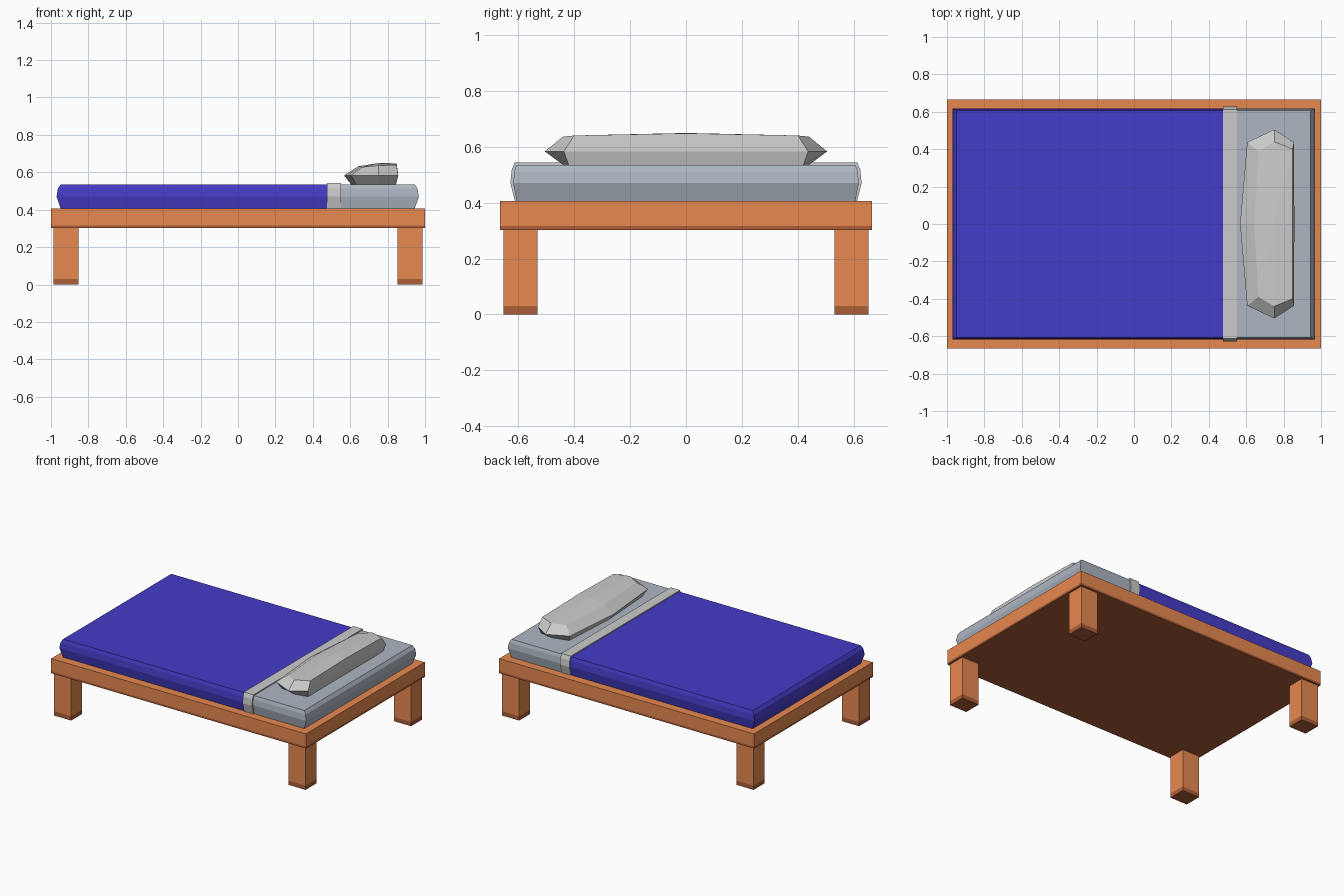
import bpy, bmesh

if "Cube" in bpy.data.objects:
    bpy.data.objects.remove(bpy.data.objects["Cube"])


def material(name, rgb):
    m = bpy.data.materials.new(name)
    m.diffuse_color = (*rgb, 1)
    m.use_nodes = True
    m.node_tree.nodes["Principled BSDF"].inputs["Base Color"].default_value = m.diffuse_color
    return m


WOOD = material("wood", (0.80, 0.25, 0.08))
DARK = material("dark_wood", (0.42, 0.11, 0.04))
BLUE = material("blue_cover", (0.06, 0.045, 0.58))
SHEET = material("sheet", (0.42, 0.47, 0.54))


def loft(rings, peak=None):
    """Skin stacked closed rings, cap both ends (top as a fan if peak is given)."""
    bm = bmesh.new()
    loops = [[bm.verts.new(p) for p in ring] for ring in rings]
    n = len(rings[0])
    for level, (a, b) in enumerate(zip(loops, loops[1:])):
        for i in range(n):
            j = (i + 1) % n
            bm.faces.new((a[i], a[j], b[j], b[i]))
    bm.faces.new(loops[0][::-1])
    if peak:
        top = bm.verts.new(peak)
        for i in range(n):
            bm.faces.new((loops[-1][i], loops[-1][(i + 1) % n], top))
    else:
        bm.faces.new(loops[-1])
    return bm


def finish(bm, name, mats=()):
    bmesh.ops.recalc_face_normals(bm, faces=bm.faces)
    mesh = bpy.data.meshes.new(name)
    bm.to_mesh(mesh)
    bm.free()
    for m in mats:
        mesh.materials.append(m)
    obj = bpy.data.objects.new(name, mesh)
    bpy.context.collection.objects.link(obj)
    return obj


def rect(x0, x1, y0, y1, z):
    return [(x0, y0, z), (x1, y0, z), (x1, y1, z), (x0, y1, z)]


def wood_block(name, x0, x1, y0, y1, z0, z1, band):
    """Box with a darker band round its lower edge."""
    bm = loft([rect(x0, x1, y0, y1, z) for z in (z0, z0 + band, z1)])
    for f in bm.faces:
        if f.calc_center_median().z < z0 + band:
            f.material_index = 1
    return finish(bm, name, (WOOD, DARK))


# Bed frame and four legs
wood_block("bed_frame", -1, 1, -0.666, 0.666, 0.302, 0.406, 0.014)
for xname, sx in (("foot", -1), ("head", 1)):
    for yname, sy in (("front", -1), ("back", 1)):
        xs = sorted((sx * 0.853, sx * 0.987))
        ys = sorted((sy * 0.531, sy * 0.652))
        wood_block(f"{xname}_{yname}_leg", *xs, *ys, 0, 0.302, 0.03)

# Mattress with bulging sides, blue cover over the foot part
profile = [(0.406, 0.022, 0.012), (0.47, 0, 0), (0.512, 0.007, 0.004), (0.535, 0.022, 0.012)]
bm = loft([rect(-0.97 + ix, 0.967 - ix, -0.618 + iy, 0.618 - iy, z) for z, ix, iy in profile])
bmesh.ops.bisect_plane(bm, geom=bm.verts[:] + bm.edges[:] + bm.faces[:],
                       plane_co=(0.48, 0, 0), plane_no=(1, 0, 0))
for f in bm.faces:
    f.material_index = int(f.calc_center_median().x < 0.48)
finish(bm, "mattress", (SHEET, BLUE))

# Folded sheet band at the edge of the cover
band = [(0.406, 0.612), (0.47, 0.628), (0.515, 0.624), (0.543, 0.613)]
finish(loft([rect(0.476, 0.55, -y, y, z) for z, y in band]), "folded_sheet")


# Pillow: eight-sided rings, mirrored front to back
def pillow_ring(left, front_left, tip, front_right, right):
    half = [front_left, tip, front_right]
    back = [(x, -y, z) for x, y, z in reversed(half)]
    return half + [right] + back + [left]


rings = [
    pillow_ring((0.605, 0, 0.535), (0.63, -0.41, 0.535), (0.75, -0.44, 0.535),
                (0.845, -0.42, 0.535), (0.845, 0, 0.535)),
    pillow_ring((0.567, 0, 0.583), (0.605, -0.437, 0.583), (0.75, -0.505, 0.583),
                (0.856, -0.437, 0.583), (0.857, 0, 0.583)),
    pillow_ring((0.643, 0, 0.632), (0.665, -0.39, 0.628), (0.75, -0.44, 0.636),
                (0.848, -0.40, 0.64), (0.848, 0, 0.648)),
]
finish(loft(rings, peak=(0.75, 0, 0.649)), "pillow")
